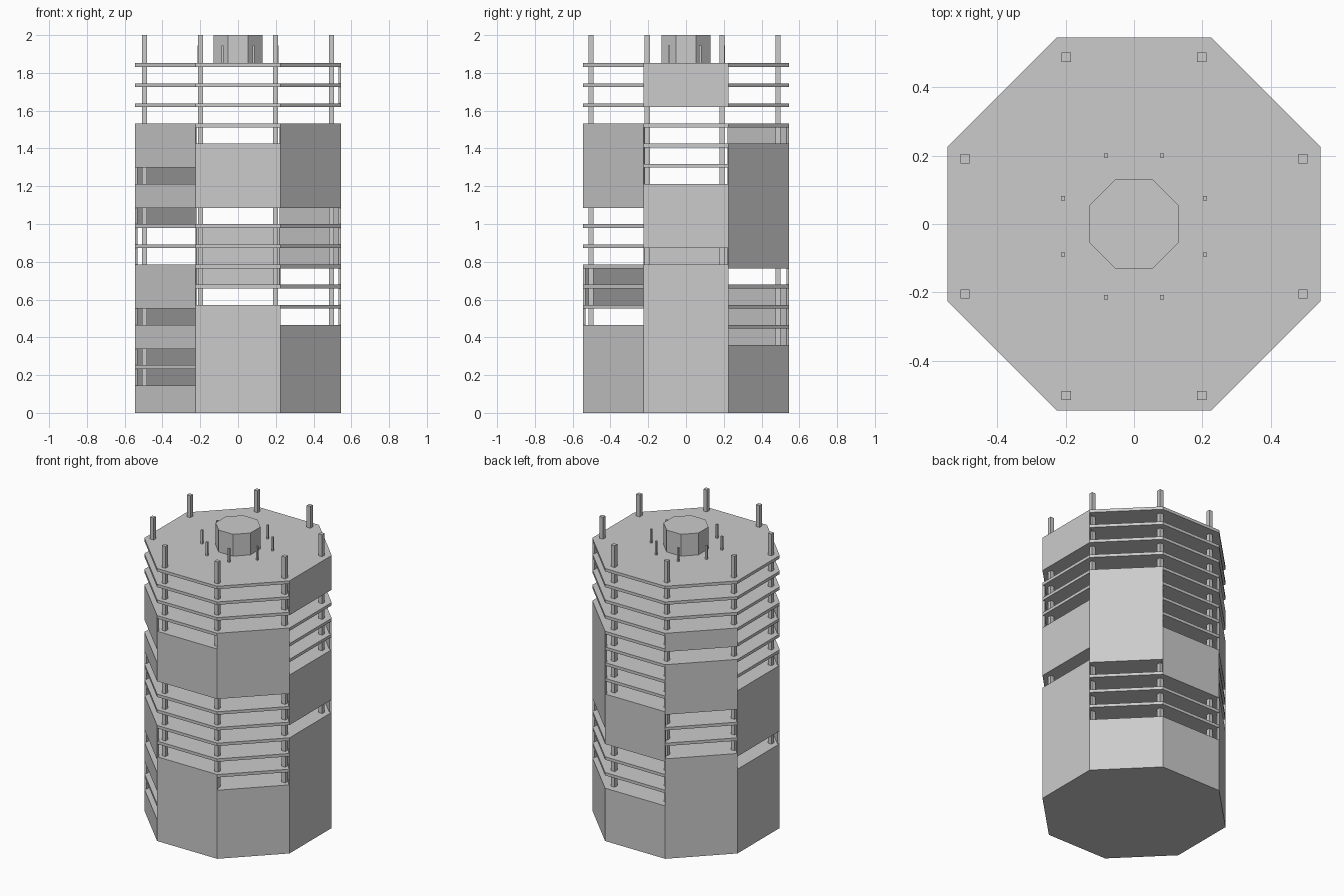
import bpy
import bmesh
import math

cube = bpy.data.objects.get("Cube")
if cube:
    bpy.data.objects.remove(cube, do_unlink=True)

APOTHEM = 0.546      # centre to the flat sides
BASE = 0.146         # height of the solid base
STOREY = 0.1066      # floor to floor
STOREYS = 16
SLAB = 0.02
PANEL = 0.014
TOP = 2.0

concrete = bpy.data.materials.new("light_grey")
concrete.use_nodes = True
grey = (0.6, 0.6, 0.6, 1)
concrete.diffuse_color = grey
concrete.node_tree.nodes["Principled BSDF"].inputs["Base Color"].default_value = grey


def add_prism(bm, points, z0, z1):
    """Extrude a counter-clockwise outline from z0 to z1."""
    bottom = bm.faces.new([bm.verts.new((x, y, z0)) for x, y in points])
    new = bmesh.ops.extrude_face_region(bm, geom=[bottom], use_keep_orig=True)["geom"]
    verts = [v for v in new if isinstance(v, bmesh.types.BMVert)]
    bmesh.ops.translate(bm, verts=verts, vec=(0, 0, z1 - z0))


def finish(name, bm):
    bmesh.ops.recalc_face_normals(bm, faces=bm.faces)
    mesh = bpy.data.meshes.new(name)
    bm.to_mesh(mesh)
    bm.free()
    mesh.materials.append(concrete)
    obj = bpy.data.objects.new(name, mesh)
    bpy.context.collection.objects.link(obj)


def corner(apothem, i):
    """Corner i of an octagon whose flat sides face the axes."""
    r = apothem / math.cos(math.pi / 8)
    a = (i - 0.5) * math.pi / 4
    return r * math.cos(a), r * math.sin(a)


def octagon(apothem):
    return [corner(apothem, i) for i in range(8)]


def square(x, y, h):
    return [(x - h, y - h), (x + h, y - h), (x + h, y + h), (x - h, y + h)]


def floor_top(level):
    return BASE + STOREY * level


# Solid base
bm = bmesh.new()
add_prism(bm, octagon(APOTHEM), 0, BASE)
finish("base", bm)

# Floor slabs
bm = bmesh.new()
for level in range(1, STOREYS + 1):
    add_prism(bm, octagon(APOTHEM), floor_top(level) - SLAB, floor_top(level))
finish("floor_slabs", bm)

# Wall panels: side index (counter-clockwise from +x) and runs of closed storeys
closed = {
    "east": (0, [(0, 5), (7, 9), (14, 15)]),
    "north_east": (1, [(0, 1), (6, 11)]),
    "north": (2, [(0, 1), (5, 7)]),
    "north_west": (3, [(0, 4), (8, 10), (12, 12)]),
    "west": (4, [(0, 3), (5, 8)]),
    "south_west": (5, [(2, 2), (4, 5), (9, 9), (11, 12)]),
    "south": (6, [(0, 3), (9, 11)]),
    "south_east": (7, [(0, 2), (9, 12)]),
}
for name, (side, runs) in closed.items():
    bm = bmesh.new()
    outline = [corner(APOTHEM, side), corner(APOTHEM, side + 1),
               corner(APOTHEM - PANEL, side + 1), corner(APOTHEM - PANEL, side)]
    for first, last in runs:
        for level in range(first, last + 1):
            add_prism(bm, outline, floor_top(level), floor_top(level + 1) - SLAB)
    finish(name + "_wall_panels", bm)


# Rings of eight posts, two near each flat side
def post_ring(name, near, far, half, z0, z1):
    bm = bmesh.new()
    for sx in (-1, 1):
        for sy in (-1, 1):
            for x, y in ((near, far), (far, near)):
                add_prism(bm, square(sx * x, sy * y - 0.007, half), z0, z1)
    finish(name, bm)


post_ring("columns", 0.198, 0.495, 0.0135, BASE, TOP)
post_ring("roof_rods", 0.0825, 0.2075, 0.006, floor_top(STOREYS), 1.945)

# Roof core
bm = bmesh.new()
add_prism(bm, octagon(0.131), floor_top(STOREYS), TOP)
finish("roof_core", bm)
